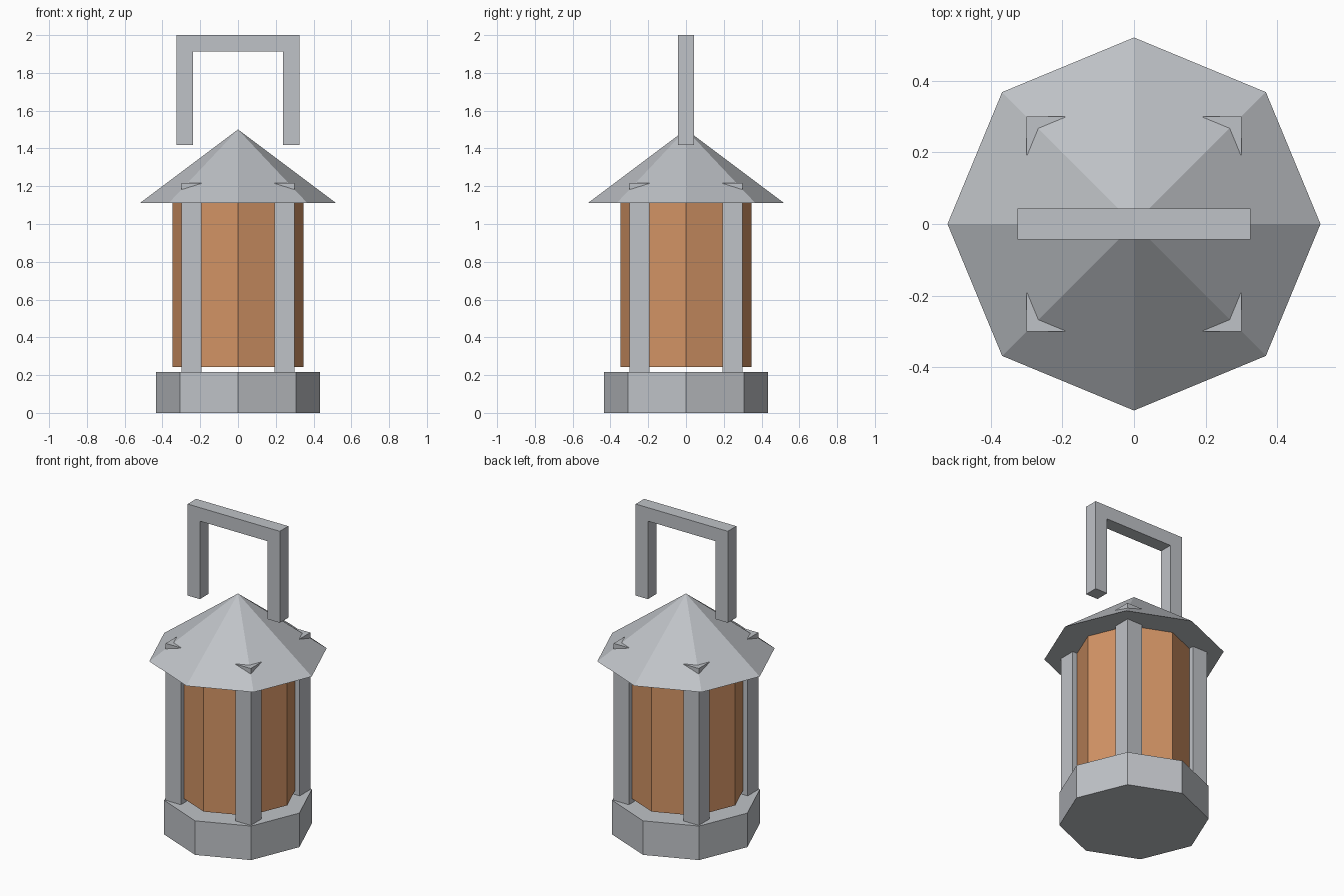
import bpy
import bmesh
from math import cos, sin, tau

cube = bpy.data.objects.get("Cube")
if cube:
    bpy.data.objects.remove(cube, do_unlink=True)


def material(name, rgb):
    mat = bpy.data.materials.new(name)
    mat.use_nodes = True
    color = (*rgb, 1.0)
    mat.diffuse_color = color
    mat.node_tree.nodes["Principled BSDF"].inputs["Base Color"].default_value = color
    return mat


def extrude_outline(name, outline, depth, mat):
    """Extrude a closed outline of 3D points along a depth vector."""
    bm = bmesh.new()
    face = bm.faces.new([bm.verts.new(p) for p in outline])
    result = bmesh.ops.extrude_face_region(bm, geom=[face], use_keep_orig=True)
    moved = [g for g in result["geom"] if isinstance(g, bmesh.types.BMVert)]
    bmesh.ops.translate(bm, verts=moved, vec=depth)
    return finish(name, bm, mat)


def finish(name, bm, mat):
    bmesh.ops.recalc_face_normals(bm, faces=bm.faces)
    mesh = bpy.data.meshes.new(name)
    bm.to_mesh(mesh)
    bm.free()
    mesh.materials.append(mat)
    obj = bpy.data.objects.new(name, mesh)
    bpy.context.collection.objects.link(obj)
    return obj


def octagon(radius, z):
    return [(radius * cos(tau * i / 8), radius * sin(tau * i / 8), z) for i in range(8)]


metal = material("grey metal", (0.52, 0.54, 0.57))
glass = material("amber glass", (0.65, 0.295, 0.13))

# Base and glass body
extrude_outline("base", octagon(0.433, 0), (0, 0, 0.217), metal)
extrude_outline("glass_body", octagon(0.347, 0.243), (0, 0, 0.867), glass)

# Pointed roof
bm = bmesh.new()
rim = [bm.verts.new(p) for p in octagon(0.52, 1.11)]
apex = bm.verts.new((0, 0, 1.5))
bm.faces.new(rim)
for a, b in zip(rim, rim[1:] + rim[:1]):
    bm.faces.new((a, b, apex))
finish("roof", bm, metal)

# Corner posts, whose tips pierce the roof
inner, outer = 0.193, 0.3
for side, sx in (("left", 1), ("right", -1)):
    for end, sy in (("front", -1), ("back", 1)):
        square = [(sx * x, sy * y, 0.217) for x, y in
                  ((inner, inner), (outer, inner), (outer, outer), (inner, outer))]
        extrude_outline(f"{end}_{side}_post", square, (0, 0, 1.0), metal)

# Square carrying handle
wide, thick, low, top = 0.325, 0.086, 1.417, 2.0
half = [(wide, top), (wide, low), (wide - thick, low), (wide - thick, top - thick)]
profile = half + [(-x, z) for x, z in reversed(half)]
extrude_outline("handle", [(x, -thick / 2, z) for x, z in profile], (0, thick, 0), metal)
